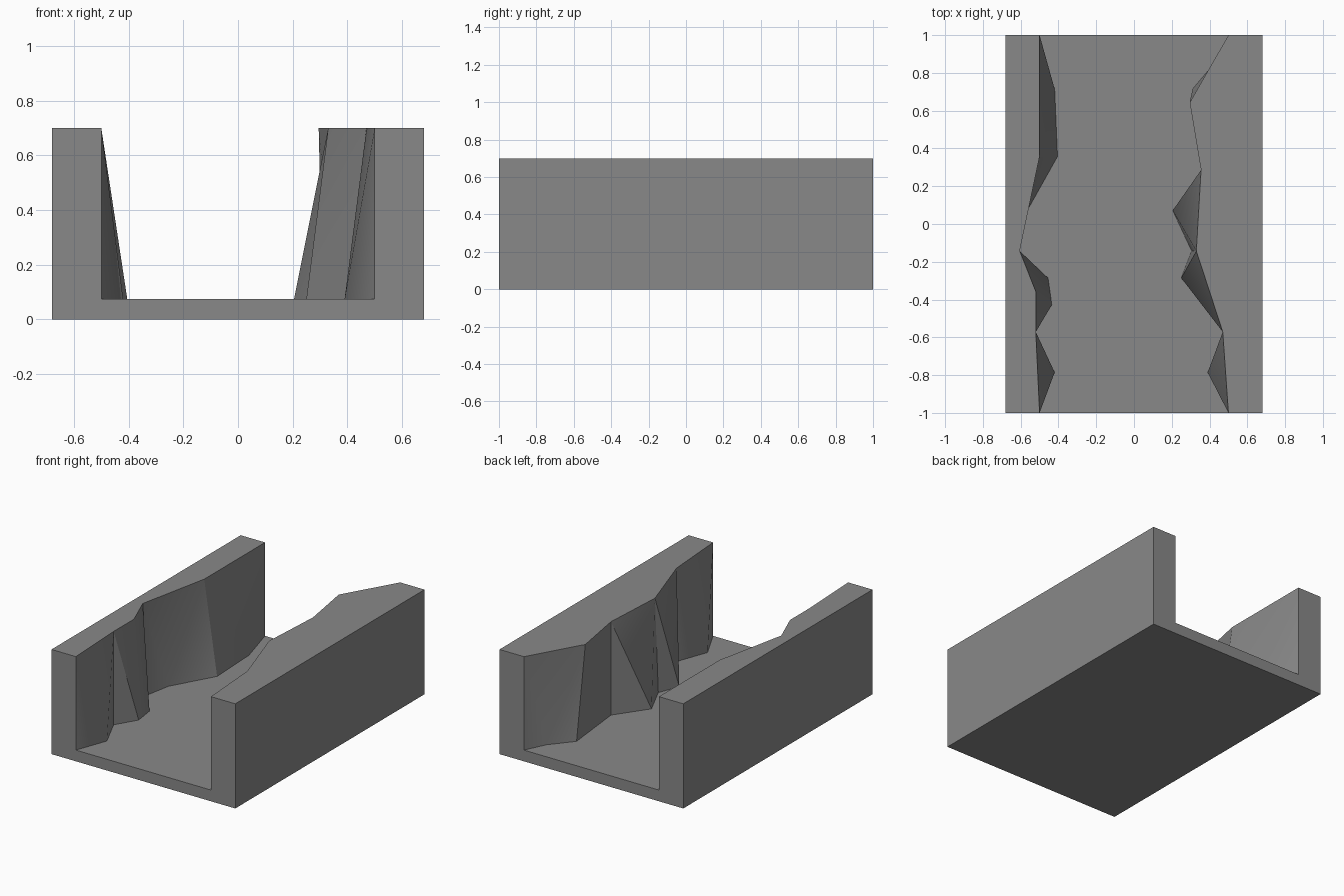
import bpy, bmesh, math

HALF_W, FLOOR_Z, TOP_Z = 0.68, 0.075, 0.70
STEP = 1 / 14  # the rock outlines turn on a regular grid along y

cube = bpy.data.objects.get("Cube")
if cube:
    bpy.data.objects.remove(cube, do_unlink=True)

# Cliff outlines, front to back: (x, grid step along y)
right_rim = [(-.5, -14), (-.52, -8), (-.52, -5), (-.605, -2), (-.5, 5), (-.5, 14)]
right_foot = [(-.5, -14), (-.42, -11), (-.52, -8), (-.435, -6), (-.455, -4),
              (-.605, -2), (-.565, 1), (-.405, 5), (-.42, 10), (-.5, 14)]
left_rim = [(.5, -14), (.47, -8), (.33, -2), (.355, 4), (.295, 9), (.5, 14)]
left_foot = [(.5, -14), (.39, -11), (.47, -8), (.25, -4), (.305, -2), (.205, 1),
             (.355, 4), (.31, 10), (.43, 12), (.5, 14)]

bm = bmesh.new()


def line(points, z):
    return [bm.verts.new((x, k * STEP, z)) for x, k in points]


def stitch(rim, foot):
    """Join two outlines with triangles, always taking the shorter diagonal."""
    i = j = 0
    while i < len(rim) - 1 or j < len(foot) - 1:
        up = abs(rim[i + 1].co.y - foot[j].co.y) if i < len(rim) - 1 else math.inf
        down = abs(foot[j + 1].co.y - rim[i].co.y) if j < len(foot) - 1 else math.inf
        if up < down:
            bm.faces.new((rim[i], foot[j], rim[i + 1]))
            i += 1
        else:
            bm.faces.new((rim[i], foot[j], foot[j + 1]))
            j += 1


# Each side: cliff face, flat top and outer wall
sides = []
for sign, rim_pts, foot_pts in ((-1, right_rim, right_foot), (1, left_rim, left_foot)):
    ends = [(sign * HALF_W, -14), (sign * HALF_W, 14)]
    rim, foot = line(rim_pts, TOP_Z), line(foot_pts, FLOOR_Z)
    outer, base = line(ends, TOP_Z), line(ends, 0)
    stitch(rim, foot)
    bm.faces.new(rim + outer[::-1])
    bm.faces.new(base + outer[::-1])
    sides.append((rim, foot, outer, base))

# Canyon floor, underside and the two open ends
(r_rim, r_foot, r_out, r_base), (l_rim, l_foot, l_out, l_base) = sides
bm.faces.new(r_foot + l_foot[::-1])
bm.faces.new(r_base + l_base[::-1])
for e in (0, -1):
    bm.faces.new((r_base[e], r_out[e], r_rim[e], r_foot[e],
                  l_foot[e], l_rim[e], l_out[e], l_base[e]))
bmesh.ops.recalc_face_normals(bm, faces=bm.faces)

mesh = bpy.data.meshes.new("canyon_tile")
bm.to_mesh(mesh)
bm.free()
tile = bpy.data.objects.new("canyon_tile", mesh)
bpy.context.collection.objects.link(tile)

# Stone grey
grey = (0.25, 0.25, 0.25, 1)
mat = bpy.data.materials.new("stone_grey")
mat.use_nodes = True
mat.diffuse_color = grey
mat.node_tree.nodes["Principled BSDF"].inputs["Base Color"].default_value = grey
mesh.materials.append(mat)

bpy.context.view_layer.objects.active = tile
tile.select_set(True)
bpy.ops.object.shade_smooth_by_angle(angle=math.radians(30))
